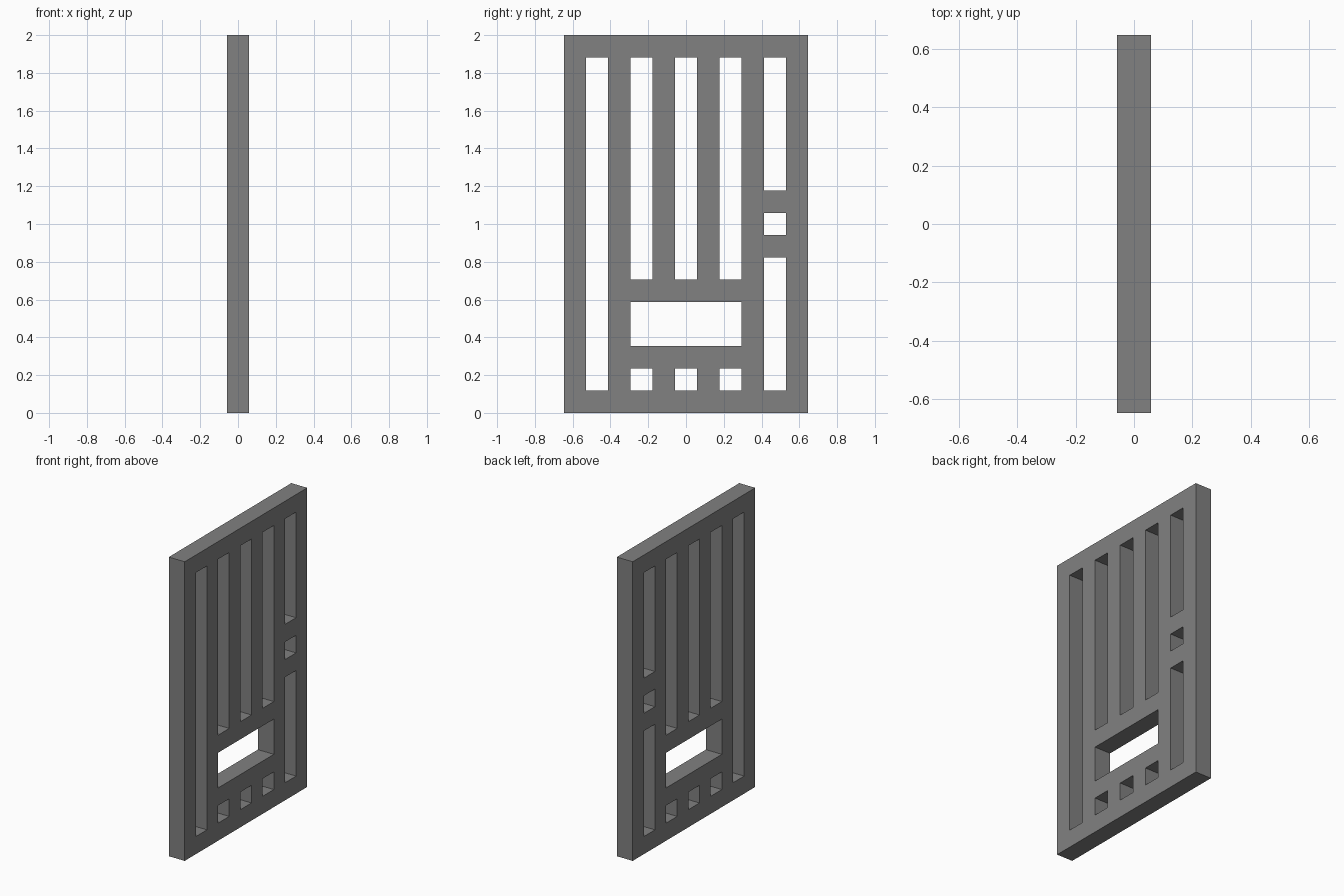
import bpy
import bmesh

if "Cube" in bpy.data.objects:
    bpy.data.objects.remove(bpy.data.objects["Cube"])

# Flat lattice panel laid out on an 11 x 17 square module
U = 2 / 17
COLS, ROWS = 11, 17

# Openings: (first column, end column, first row, end row)
openings = [
    (1, 2, 1, 16),                              # long slot at the -y side
    (3, 8, 3, 5),                               # wide window
    (9, 10, 1, 7), (9, 10, 8, 9), (9, 10, 10, 16),  # latch-side openings
]
for c in (3, 5, 7):                             # middle bars
    openings += [(c, c + 1, 1, 2), (c, c + 1, 6, 16)]


def is_open(c, r):
    return any(c0 <= c < c1 and r0 <= r < r1 for c0, c1, r0, r1 in openings)


# Sheet of solid cells in the y-z plane
bm = bmesh.new()
verts = {}


def corner(c, r):
    if (c, r) not in verts:
        verts[c, r] = bm.verts.new((0, (c - COLS / 2) * U, r * U))
    return verts[c, r]


for c in range(COLS):
    for r in range(ROWS):
        if not is_open(c, r):
            bm.faces.new([corner(c, r), corner(c + 1, r),
                          corner(c + 1, r + 1), corner(c, r + 1)])

mesh = bpy.data.meshes.new("barred_door")
bm.to_mesh(mesh)
bm.free()
door = bpy.data.objects.new("barred_door", mesh)
bpy.context.collection.objects.link(door)

# Thickness, centred on x = 0
solid = door.modifiers.new("thickness", 'SOLIDIFY')
solid.thickness = U
solid.offset = 0

# Plain grey metal
mat = bpy.data.materials.new("grey metal")
mat.diffuse_color = (0.22, 0.22, 0.22, 1)
mat.use_nodes = True
mat.node_tree.nodes["Principled BSDF"].inputs["Base Color"].default_value = mat.diffuse_color
mesh.materials.append(mat)
